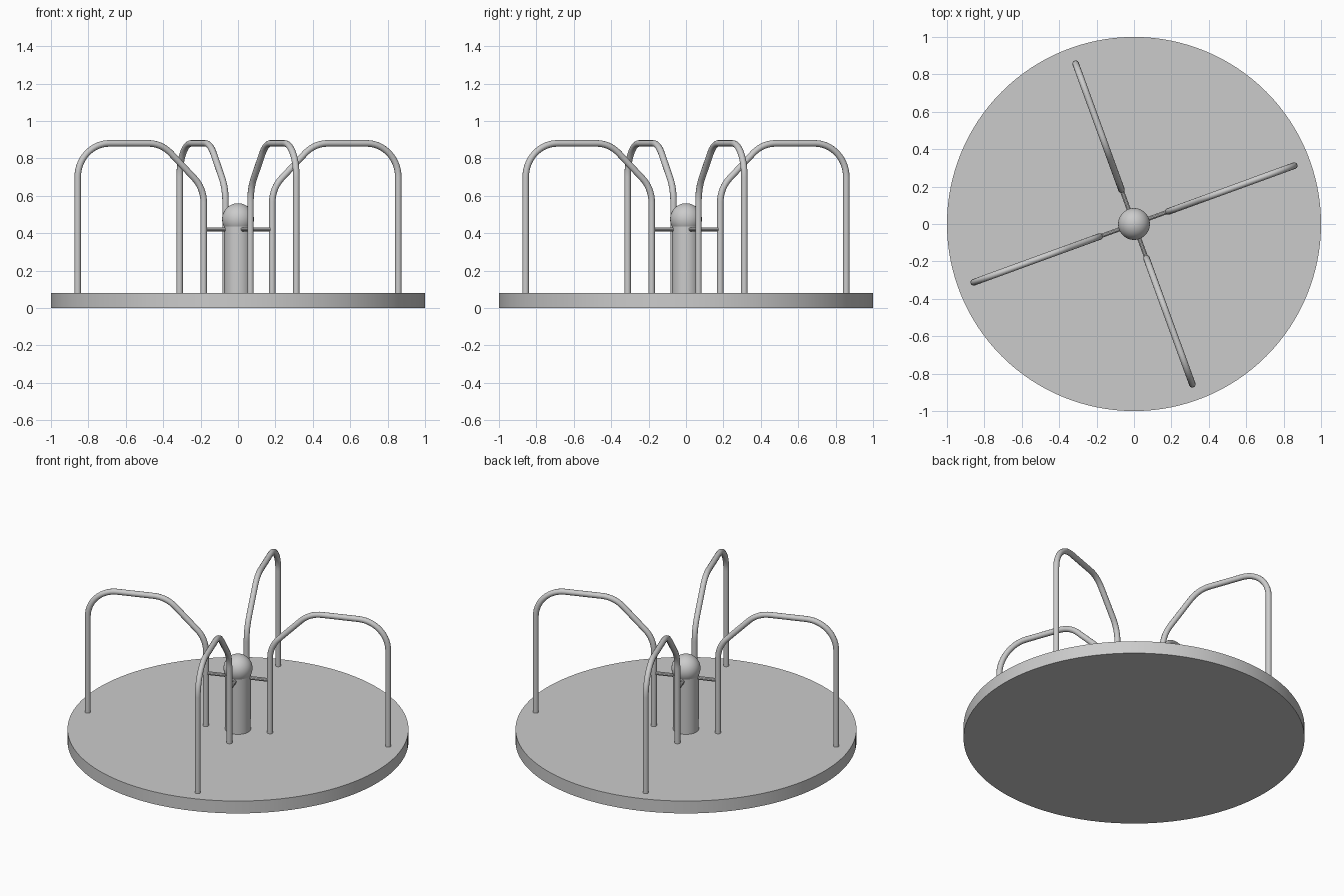
import bpy
from math import sin, cos, tan, pi, radians
from mathutils import Vector

if "Cube" in bpy.data.objects:
    bpy.data.objects.remove(bpy.data.objects["Cube"])

RAIL_IN, RAIL_OUT, RAIL_TOP = 0.195, 0.912, 0.88
TILT = radians(20)


def smooth(obj):
    bpy.ops.object.select_all(action='DESELECT')
    obj.select_set(True)
    bpy.context.view_layer.objects.active = obj
    bpy.ops.object.shade_smooth_by_angle(angle=radians(35))


def cylinder(name, radius, z0, z1, sides):
    bpy.ops.mesh.primitive_cylinder_add(vertices=sides, radius=radius, depth=z1 - z0,
                                        location=(0, 0, (z0 + z1) / 2))
    obj = bpy.context.object
    obj.name = name
    smooth(obj)
    return obj


def fillet(a, b, c, radius, steps):
    """Arc points rounding the corner b between a and c."""
    u, v = (a - b).normalized(), (c - b).normalized()
    half = u.angle(v) / 2
    reach = radius / tan(half)
    centre = b + (u + v).normalized() * (radius / sin(half))
    p, q = b + u * reach - centre, b + v * reach - centre
    sweep = p.angle(q)
    return [centre + (p * sin((1 - i / steps) * sweep) + q * sin(i / steps * sweep)) / sin(sweep)
            for i in range(steps + 1)]


def tube(name, points, radius, angle, resolution):
    curve = bpy.data.curves.new(name, 'CURVE')
    curve.dimensions = '3D'
    curve.bevel_depth = radius
    curve.bevel_resolution = resolution
    curve.use_fill_caps = True
    spline = curve.splines.new('POLY')
    spline.points.add(len(points) - 1)
    for sp, p in zip(spline.points, points):
        sp.co = (*p, 1)
    obj = bpy.data.objects.new(name, curve)
    bpy.context.collection.objects.link(obj)
    obj.rotation_euler.z = angle
    bpy.ops.object.select_all(action='DESELECT')
    obj.select_set(True)
    bpy.context.view_layer.objects.active = obj
    bpy.ops.object.convert(target='MESH')
    smooth(bpy.context.object)


# Round deck, centre post and ball cap
cylinder("deck", 1.0, 0.0, 0.08, 128)
cylinder("centre_post", 0.075, 0.07, 0.46, 48)
bpy.ops.mesh.primitive_uv_sphere_add(segments=48, ring_count=24, radius=0.085,
                                     location=(0, 0, 0.475))
ball = bpy.context.object
ball.name = "post_cap"
smooth(ball)

# Bent handrail outline: inner leg, slope, flat top, outer leg
corners = [Vector((r, 0, z)) for r, z in (
    (RAIL_IN, 0.07), (RAIL_IN, 0.64), (0.435, RAIL_TOP),
    (RAIL_OUT, RAIL_TOP), (RAIL_OUT, 0.07))]
path = [corners[0]]
for i, steps in ((1, 8), (2, 8), (3, 14)):
    path += fillet(corners[i - 1], corners[i], corners[i + 1], 0.18, steps)
path.append(corners[-1])

# Four handrails, each tied to the post by a thin spoke
for k in range(4):
    angle = TILT + k * pi / 2
    tube(f"handrail_{k + 1}", path, 0.0175, angle, 4)
    tube(f"spoke_{k + 1}", [Vector((0.05, 0, 0.42)), Vector((RAIL_IN, 0, 0.42))], 0.011, angle, 3)
